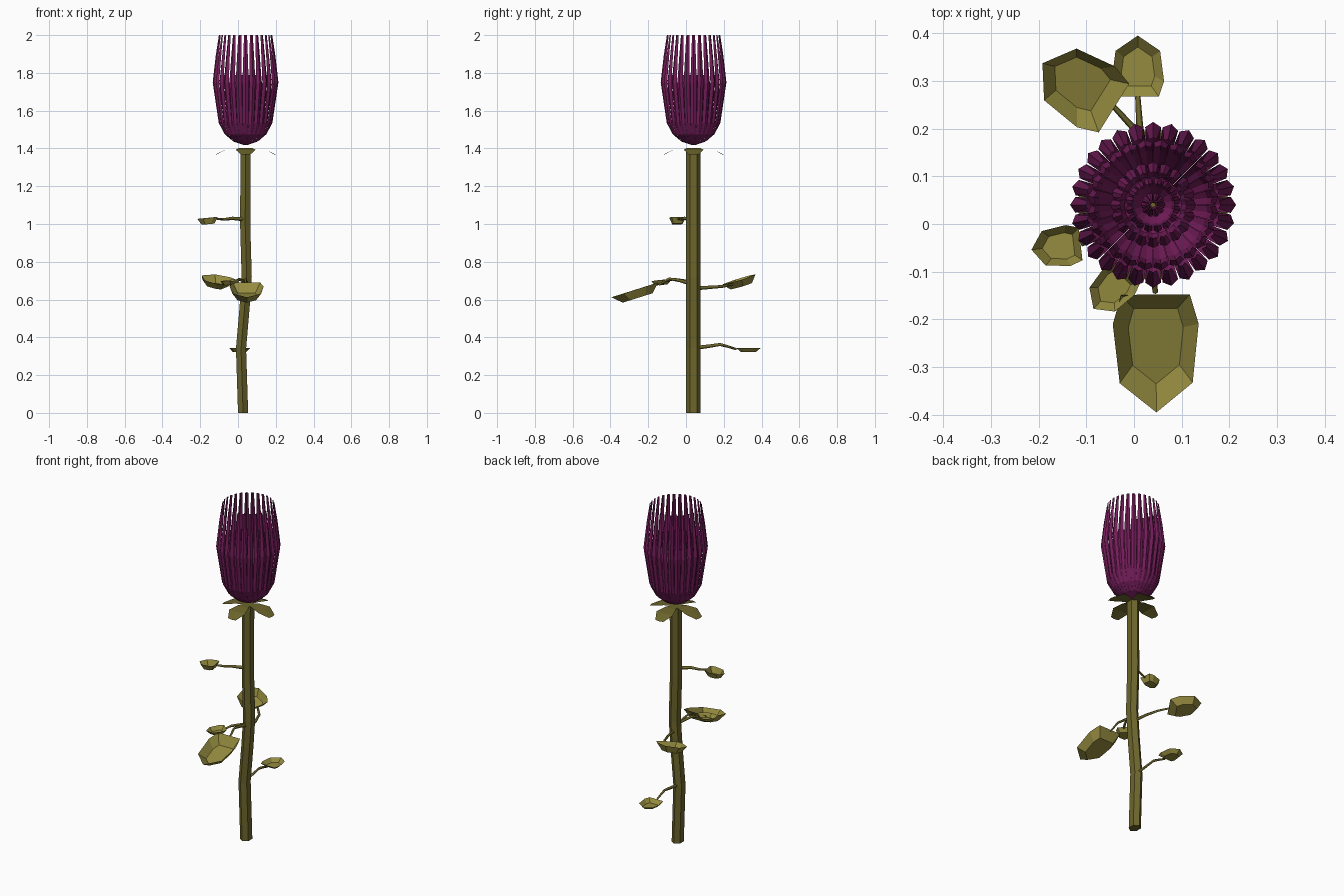
import bpy, math
from mathutils import Vector

def material(name, rgb):
    m = bpy.data.materials.new(name)
    m.diffuse_color = (*rgb, 1)
    return m

OLIVE = material("olive", (0.15, 0.13, 0.025))
LEAF = material("leaf_green", (0.30, 0.26, 0.05))
PURPLE = material("purple", (0.17, 0.012, 0.10))

def make(name, verts, faces, mat):
    me = bpy.data.meshes.new(name)
    me.from_pydata([tuple(v) for v in verts], [], faces)
    me.update()
    me.materials.append(mat)
    ob = bpy.data.objects.new(name, me)
    bpy.context.collection.objects.link(ob)
    return ob

CX, CY = 0.04, 0.04

# Stem: oval six-sided tube that sways in x
path = [(0.027, 0), (0.016, 0.34), (0.035, 0.56), (0.046, 0.72), (0.038, 1.0), (0.04, 1.4)]
N = 6
verts, faces = [], []
for x, z in path:
    for k in range(N):
        a = math.pi / 2 + 2 * math.pi * k / N
        verts.append((x + 0.031 * math.cos(a), 0.039 + 0.038 * math.sin(a), z))
for i in range(len(path) - 1):
    for k in range(N):
        k2 = (k + 1) % N
        faces.append((i*N + k, i*N + k2, (i+1)*N + k2, (i+1)*N + k))
faces.append(tuple(reversed(range(N))))
faces.append(tuple(range((len(path) - 1) * N, len(path) * N)))
make("stem", verts, faces, OLIVE)

# Rings of keeled strips swept along a radial profile (r, z, half width, keel)
def ring(name, count, profile, mat, offset=0.0):
    verts, faces = [], []
    for p in range(count):
        a = 2 * math.pi * (p + offset) / count
        out = Vector((math.cos(a), math.sin(a), 0))
        side = Vector((-math.sin(a), math.cos(a), 0))
        s = len(verts)
        for r, z, w, keel in profile:
            c = Vector((CX, CY, z)) + out * r
            verts += [c - side * w - out * keel, c, c + side * w - out * keel]
        for i in range(len(profile) - 1):
            for j in (0, 1):
                q = s + 3*i + j
                faces.append((q, q + 1, q + 4, q + 3))
    return make(name, verts, faces, mat)

ring("outer_petals", 28, [(0.01, 1.418, 0.002, 0), (0.065, 1.437, 0.007, 0.001),
     (0.11, 1.475, 0.012, 0.003), (0.142, 1.535, 0.015, 0.006),
     (0.174, 1.75, 0.0165, 0.011), (0.158, 1.89, 0.012, 0.009),
     (0.141, 2.0, 0.008, 0.004)], PURPLE)
ring("second_petals", 24, [(0.01, 1.43, 0.002, 0), (0.08, 1.47, 0.010, 0.002),
     (0.115, 1.55, 0.014, 0.005), (0.138, 1.70, 0.016, 0.008),
     (0.125, 1.79, 0.011, 0.005)], PURPLE, 0.5)
ring("third_petals", 20, [(0.01, 1.44, 0.002, 0), (0.06, 1.48, 0.009, 0.002),
     (0.085, 1.58, 0.012, 0.004), (0.09, 1.68, 0.011, 0.005),
     (0.07, 1.76, 0.007, 0.003)], PURPLE)
ring("fourth_petals", 16, [(0.01, 1.45, 0.002, 0), (0.04, 1.50, 0.008, 0.002),
     (0.058, 1.60, 0.009, 0.004), (0.045, 1.71, 0.006, 0.002)], PURPLE, 0.5)
ring("heart_petals", 10, [(0.004, 1.46, 0.001, 0), (0.022, 1.54, 0.006, 0.002),
     (0.026, 1.62, 0.006, 0.003), (0.008, 1.70, 0.002, 0)], PURPLE)

# Four drooping sepals under the flower
ring("sepals", 4, [(0.0, 1.402, 0.012, 0), (0.05, 1.402, 0.035, 0.0),
     (0.105, 1.393, 0.052, 0.0), (0.16, 1.368, 0.026, 0.006)], OLIVE)

# Leaves: seven-sided dish from base to tip, with a sunken floor
OUTLINE = [(0, -0.8), (0.25, -1), (0.75, -0.85), (1, 0), (0.75, 0.85), (0.25, 1), (0, 0.8)]

def leaf(name, base, tip, w, depth, stalk, roll=0.0):
    b, axis = Vector(base), Vector(tip) - Vector(base)
    side = Vector((-axis.y, axis.x, 0)).normalized()
    side = (side + Vector((0, 0, roll))).normalized()
    up = axis.cross(side).normalized()
    rim = [b + axis * u + side * w * v for u, v in OUTLINE]
    c = b + axis * 0.48
    floor = [c + (p - c) * 0.64 - up * depth for p in rim]
    faces = [(i, (i + 1) % 7, 7 + (i + 1) % 7, 7 + i) for i in range(7)]
    faces.append(tuple(range(7, 14)))
    make(name, rim + floor, faces, LEAF)
    # Stalk from the stem to the leaf base
    cu = bpy.data.curves.new(name + "_stalk", "CURVE")
    cu.dimensions = "3D"
    cu.bevel_depth, cu.bevel_resolution, cu.use_fill_caps = 0.008, 0, True
    sp = cu.splines.new("POLY")
    end = c - up * depth * 0.9
    pts = stalk + [tuple(b - up * depth * 0.3)]
    sp.points.add(len(pts) - 1)
    for i, p in enumerate(pts):
        sp.points[i].co = (*p, 1)
        sp.points[i].radius = 1.3 - 0.6 * i / (len(pts) - 1)
    cu.materials.append(OLIVE)
    ob = bpy.data.objects.new(name + "_stalk", cu)
    bpy.context.collection.objects.link(ob)

leaf("front_leaf", (0.045, -0.148, 0.69), (0.047, -0.395, 0.612), 0.09, 0.045,
     [(0.042, 0.02, 0.685), (0.04, -0.03, 0.70), (0.038, -0.09, 0.71)])
leaf("small_front_leaf", (-0.012, -0.10, 0.705), (-0.085, -0.178, 0.695), 0.043, 0.022,
     [(0.04, 0.03, 0.69), (0.025, -0.02, 0.70), (0.005, -0.07, 0.708)])
leaf("back_left_leaf", (-0.042, 0.243, 0.692), (-0.192, 0.337, 0.728), 0.077, 0.038,
     [(0.04, 0.06, 0.66), (0.025, 0.13, 0.665), (0.0, 0.20, 0.67)], roll=-0.22)
leaf("upper_left_leaf", (-0.112, -0.042, 1.037), (-0.215, -0.054, 1.027), 0.043, 0.033,
     [(0.03, 0.02, 1.025), (-0.03, -0.01, 1.03), (-0.07, -0.025, 1.025)])
leaf("back_leaf", (0.008, 0.267, 0.343), (0.008, 0.395, 0.343), 0.055, 0.02,
     [(0.017, 0.06, 0.345), (0.016, 0.12, 0.353), (0.014, 0.18, 0.362), (0.011, 0.22, 0.352)])
